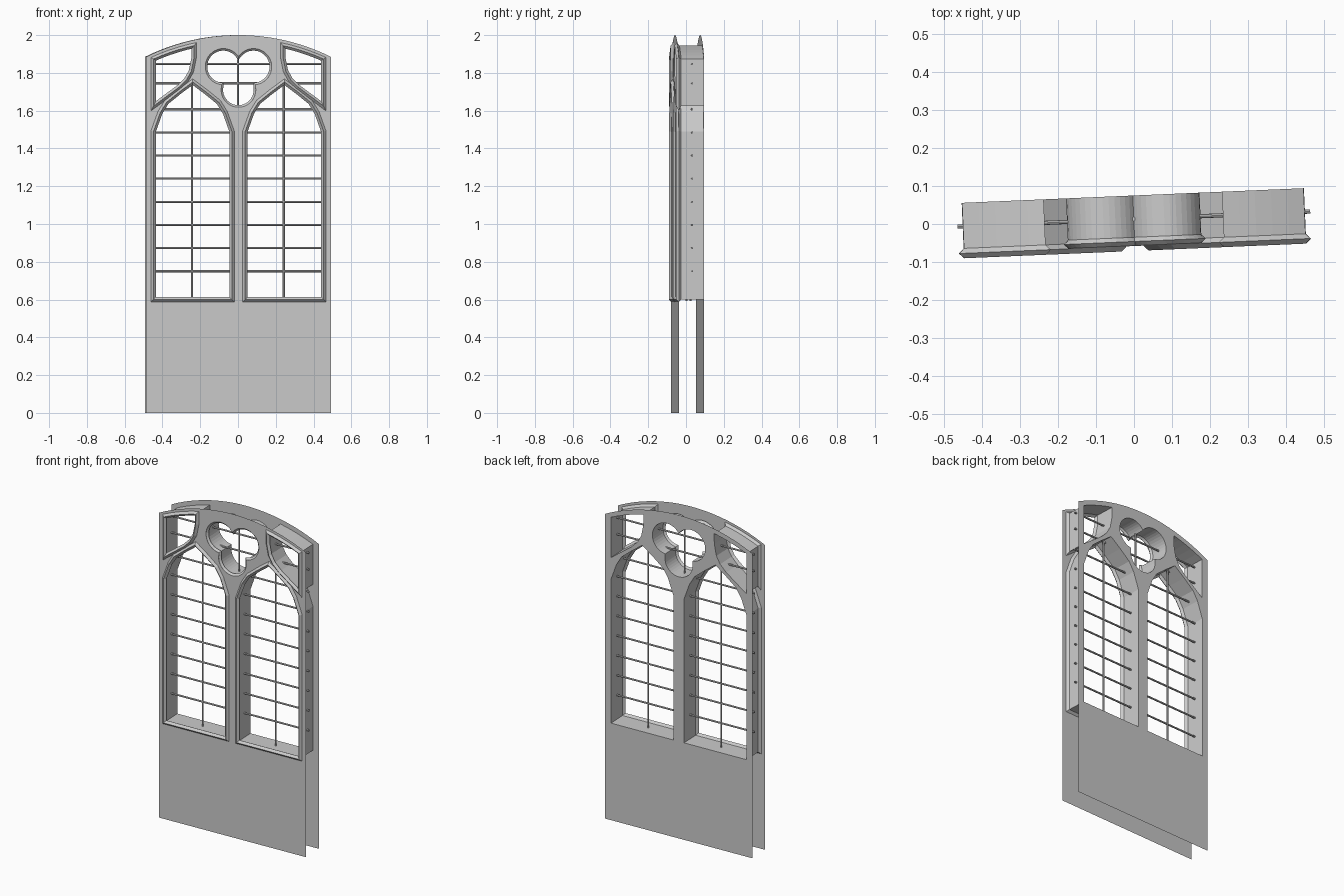
import bpy, bmesh, math
from mathutils import Matrix, Vector

if "Cube" in bpy.data.objects:
    bpy.data.objects.remove(bpy.data.objects["Cube"], do_unlink=True)

TURN = Matrix.Rotation(math.radians(2.45), 4, 'Z')
FRONT, BACK, BAR_Y = -0.058, 0.075, 0.013

stone = bpy.data.materials.new("grey stone")
stone.use_nodes = True
GREY = (0.6, 0.6, 0.6, 1)
stone.diffuse_color = GREY
stone.node_tree.nodes["Principled BSDF"].inputs["Base Color"].default_value = GREY


def finish(name, bm, smooth=False):
    mesh = bpy.data.meshes.new(name)
    bm.transform(TURN)
    bm.to_mesh(mesh)
    bm.free()
    mesh.materials.append(stone)
    obj = bpy.data.objects.new(name, mesh)
    bpy.context.collection.objects.link(obj)
    return obj


def mirror(outline):
    return [(-x, z) for x, z in reversed(outline)]


def arch(x):
    # height of the shallow arched top edge
    return 2.0 - 1.1 + math.sqrt(1.1 ** 2 - x * x)


def trefoil():
    # outer edge of three overlapping circles around a common centre
    cz, pts = 1.79, []
    lobes = [(-0.08, 1.833, 0.096), (0.08, 1.833, 0.096), (0, 1.71, 0.092)]
    for i in range(72):
        a = math.radians(5 * i)
        d = Vector((math.cos(a), math.sin(a)))
        reach = 0
        for lx, lz, r in lobes:
            c = Vector((lx, lz - cz))
            b = d.dot(c)
            reach = max(reach, b + math.sqrt(max(0, b * b - c.length_squared + r * r)))
        pts.append((d.x * reach, cz + d.y * reach))
    return pts


def plate(name, y, outlines):
    bm = bmesh.new()
    edges = []
    for outline in outlines:
        vs = [bm.verts.new((x, y, z)) for x, z in outline]
        edges += [bm.edges.new((v, vs[i - 1])) for i, v in enumerate(vs)]
    bmesh.ops.triangle_fill(bm, edges=edges, use_beauty=True, use_dissolve=False,
                            normal=(0, -1, 0))
    finish(name, bm)


def loft(bm, rings, closed):
    rows = [[bm.verts.new(p) for p in ring] for ring in rings]
    for k in range(0 if closed else 1, len(rows)):
        a, b = rows[k - 1], rows[k]
        for i in range(len(a)):
            bm.faces.new((a[i - 1], a[i], b[i], b[i - 1]))


def reveal(name, outline):
    # open-ended wall joining the two plates
    bm = bmesh.new()
    loft(bm, [[(x, y, z) for x, z in outline] for y in (FRONT, BACK)], False)
    finish(name, bm)


def offset(outline, d):
    # move an outline sideways with mitred corners
    out, n = [], len(outline)
    for i in range(n):
        p, q, s = (Vector(outline[j % n]) for j in (i - 1, i, i + 1))
        u, v = (q - p).normalized(), (s - q).normalized()
        m = Vector((u.y + v.y, -u.x - v.x)).normalized()
        k = max(0.45, m.dot(Vector((u.y, -u.x))))
        out.append(tuple(q + m * d / k))
    return out


def moulding(name, outline, y, r):
    # diamond section swept around the opening
    bm = bmesh.new()
    section = [(r, 0), (0, -r), (-r, 0), (0, r)]
    loft(bm, [[(x, y + dy, z) for x, z in offset(outline, dx)] for dx, dy in section], True)
    bmesh.ops.recalc_face_normals(bm, faces=bm.faces)
    finish(name, bm)


def bar(name, a, b):
    bm = bmesh.new()
    a, b = Vector((a[0], BAR_Y, a[1])), Vector((b[0], BAR_Y, b[1]))
    rot = (b - a).to_track_quat('Z', 'Y').to_matrix().to_4x4()
    bmesh.ops.create_cone(bm, cap_ends=True, segments=8, radius1=0.0055, radius2=0.0055,
                          depth=(b - a).length, matrix=Matrix.Translation((a + b) / 2) @ rot)
    finish(name, bm)


# Outlines of the sheet and its openings
xs = [0.49 - 0.98 * i / 24 for i in range(25)]
sheet = [(-0.49, 0), (0.49, 0)] + [(x, arch(x)) for x in xs]
curve = [(0.208, 0.89), (0.172, 0.99), (0.138, 1.045), (0.07, 1.1)]
half = [(x, z + 0.6) for x, z in curve]
lancet = [(-0.208, 0.6), (0.208, 0.6)] + half + [(0, 1.752)] + mirror(half)
lancet_left = [(x + 0.243, z) for x, z in lancet]
lancet_right = mirror(lancet_left)
top = [(0.235 + 0.215 * i / 5, arch(0.235 + 0.215 * i / 5) - 0.03) for i in range(6)]
spandrel_left = [(0.45, 1.625), *reversed(top), (0.236, 1.88), (0.25, 1.81),
                 (0.275, 1.765), (0.315, 1.725)]
openings = {
    "left_lancet": lancet_left, "right_lancet": lancet_right,
    "left_spandrel": spandrel_left, "right_spandrel": mirror(spandrel_left),
    "trefoil": trefoil(),
}

# Front and back sheets
for name, y in (("front_sheet", FRONT), ("back_sheet", BACK)):
    plate(name, y, [sheet] + list(openings.values()))

# Reveals and mouldings
for name, outline in openings.items():
    reveal(name + "_reveal", outline)
    if name == "trefoil":
        moulding(name + "_moulding", outline, FRONT + 0.012, 0.011)
    else:
        moulding(name + "_moulding", outline, FRONT, 0.013)

# Iron bars
for i in range(8):
    z = 0.75 + 0.1225 * i
    bar(f"cross_bar_{i + 1}", (-0.465, z), (0.465, z))
for i, z in enumerate((1.745, 1.848)):
    bar(f"upper_cross_bar_{i + 1}", (-0.465, z), (0.465, z))
for side, x in (("left", 0.243), ("right", -0.243)):
    bar(side + "_upright_bar", (x, 0.592), (x, 1.755))
bar("trefoil_upright_bar", (0, 1.61), (0, 1.89))
